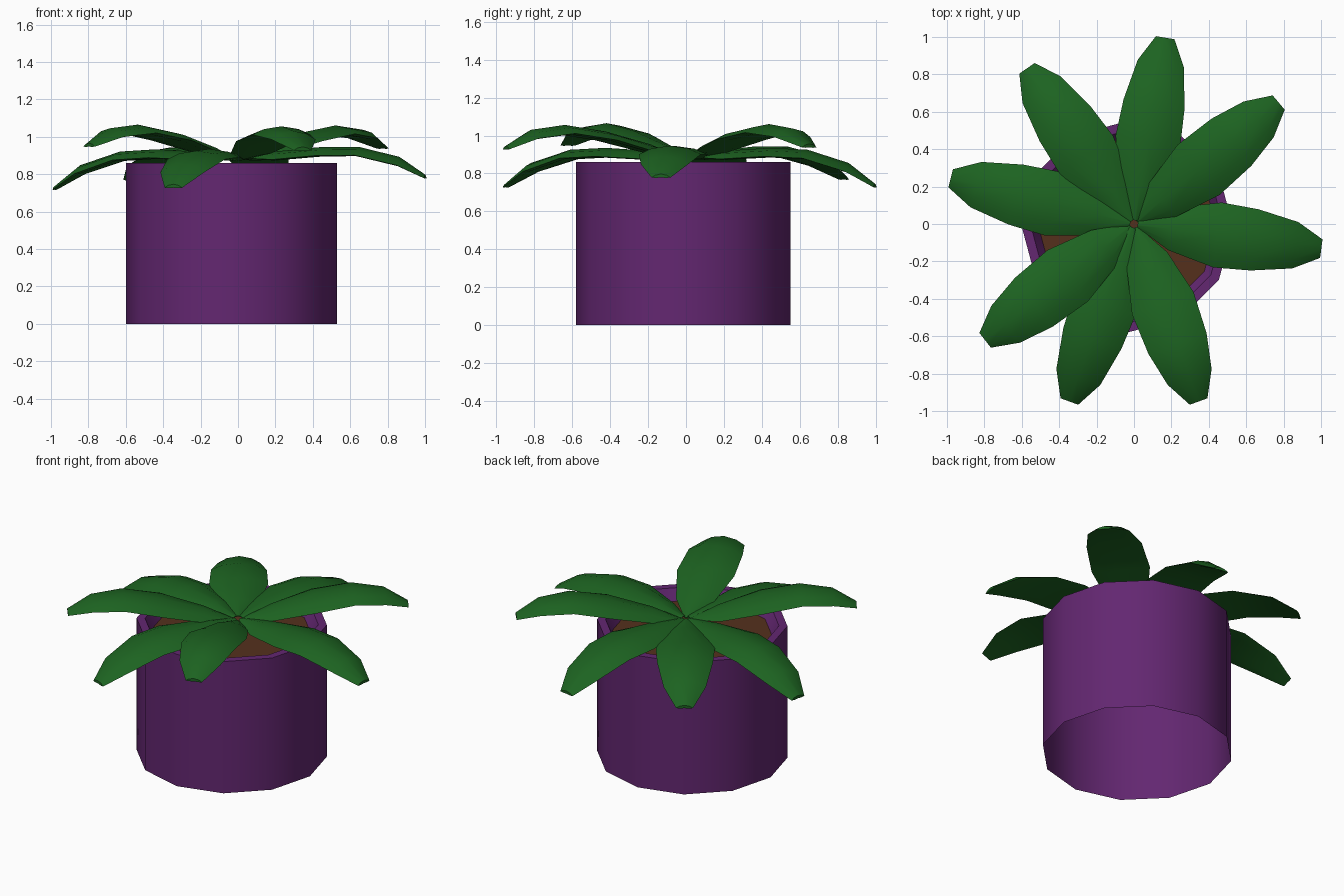
import bpy, bmesh
from math import sin, cos, radians, pi

if "Cube" in bpy.data.objects:
    bpy.data.objects.remove(bpy.data.objects["Cube"])


def material(name, rgb):
    m = bpy.data.materials.new(name)
    m.diffuse_color = (*rgb, 1)
    m.use_nodes = True
    m.node_tree.nodes["Principled BSDF"].inputs["Base Color"].default_value = m.diffuse_color
    return m


def make_object(name, bm, mat):
    bmesh.ops.recalc_face_normals(bm, faces=bm.faces)
    me = bpy.data.meshes.new(name)
    bm.to_mesh(me)
    bm.free()
    me.materials.append(mat)
    ob = bpy.data.objects.new(name, me)
    bpy.context.collection.objects.link(ob)
    bpy.ops.object.select_all(action='DESELECT')
    ob.select_set(True)
    bpy.context.view_layer.objects.active = ob
    bpy.ops.object.shade_smooth_by_angle(angle=radians(40))
    return ob


def skin(bm, rings):
    for a, b in zip(rings, rings[1:]):
        n = len(a)
        for i in range(n):
            bm.faces.new((a[i], a[(i + 1) % n], b[(i + 1) % n], b[i]))


PURPLE = material("pot_purple", (0.125, 0.02, 0.165))
GREEN = material("leaf_green", (0.012, 0.125, 0.015))
BROWN = material("soil_brown", (0.09, 0.03, 0.012))
CX, CY, SIDES = -0.035, -0.015, 12


def circle(bm, r, z):
    return [bm.verts.new((CX + r * cos(2 * pi * i / SIDES), CY + r * sin(2 * pi * i / SIDES), z))
            for i in range(SIDES)]


# Pot: open-bottomed outer wall, rim and sloping inner wall
bm = bmesh.new()
skin(bm, [circle(bm, r, z) for r, z in ((0.565, 0), (0.565, 0.86), (0.515, 0.86), (0.46, 0.76))])
make_object("pot", bm, PURPLE)

# Soil disc
bm = bmesh.new()
bm.faces.new(circle(bm, 0.475, 0.79))
make_object("soil", bm, BROWN)

# Leaves: arched blades, (radius, height) spines shared by the high and low ones
LOW = ((0.02, 0.89), (0.2, 0.905), (0.45, 0.92), (0.65, 0.91), (0.87, 0.84), (1.01, 0.74))
HIGH = ((0.02, 0.88), (0.2, 0.94), (0.45, 1.01), (0.68, 1.05), (0.87, 1.03), (1.01, 0.96))
HALF_WIDTH = (0.015, 0.115, 0.175, 0.165, 0.125, 0.05)
# Cross-section: sideways share of half width, height offset
SECTION = ((-1, -0.03), (-0.6, 0.0), (0, 0.015), (0.6, 0.0), (1, -0.03),
           (0.55, -0.035), (0, -0.03), (-0.55, -0.035))


def leaf(name, angle, spine, lift):
    bm = bmesh.new()
    c, s = cos(radians(angle)), sin(radians(angle))
    rings = []
    for (r, z), w in zip(spine, HALF_WIDTH):
        k = min(1, w / 0.12)
        rings.append([bm.verts.new((r * c - u * w * s, r * s + u * w * c,
                                    z + h * k + lift * r * r)) for u, h in SECTION])
    skin(bm, rings)
    bm.faces.new(rings[0])
    bm.faces.new(rings[-1])
    make_object(name, bm, GREEN)


for i, (angle, spine, lift) in enumerate((
        (80.5, LOW, 0), (40, HIGH, -0.01), (-7.5, LOW, 0.05), (-70, HIGH, -0.02),
        (-110, LOW, 0), (218, HIGH, 0.0), (166, LOW, -0.01), (124.5, LOW, 0.04))):
    leaf(f"leaf_{i + 1}", angle, spine, lift)
